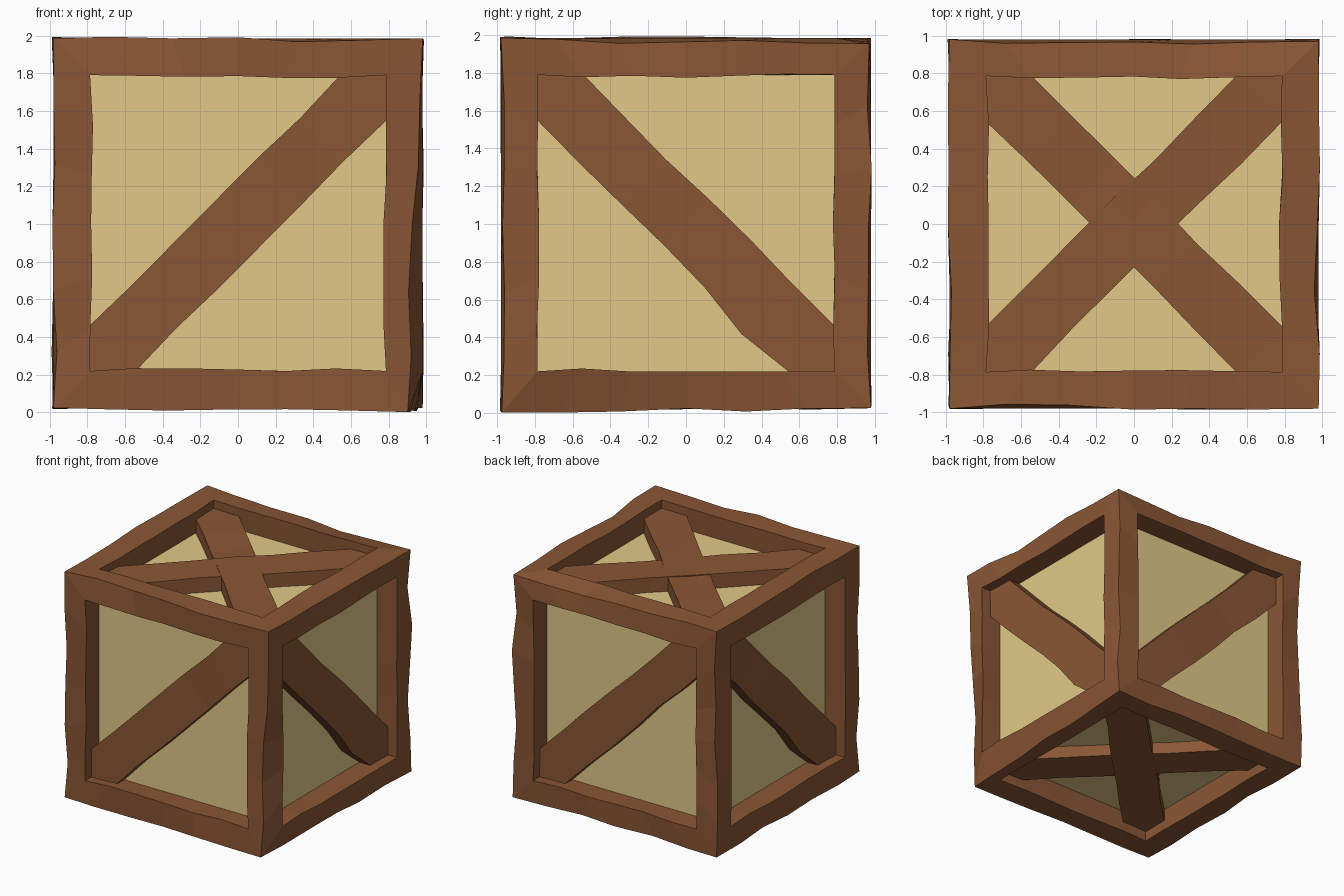
import bpy, bmesh, math, random
from mathutils import Vector, Matrix

if "Cube" in bpy.data.objects:
    bpy.data.objects.remove(bpy.data.objects["Cube"])

random.seed(7)
OUT, INN, BRACE, CZ = 0.98, 0.785, 0.893, 1.005   # outer, opening, brace face, centre height
HALF = 0.243                                       # brace half width measured along the opening edge


def material(name, col):
    m = bpy.data.materials.new(name)
    m.diffuse_color = (*col, 1)
    m.use_nodes = True
    m.node_tree.nodes["Principled BSDF"].inputs["Base Color"].default_value = m.diffuse_color
    return m


wood = material("brown wood", (0.256, 0.095, 0.036))
straw = material("pale panel", (0.76, 0.583, 0.245))


def finish(bm, name, mat):
    bmesh.ops.remove_doubles(bm, verts=bm.verts, dist=0.0005)
    bmesh.ops.recalc_face_normals(bm, faces=bm.faces)
    me = bpy.data.meshes.new(name)
    bm.to_mesh(me)
    bm.free()
    me.materials.append(mat)
    ob = bpy.data.objects.new(name, me)
    bpy.context.collection.objects.link(ob)
    return ob


# Timber frame: twelve mitred beams with hand-hewn edges, welded into one shell
KNOCKED = {(1, -1, -1): (0.9, -0.975, -1.003), (1, 1, 1): (0.98, 0.97, 0.95)}
STEPS = [0, 0.15, 0.32, 0.5, 0.66, 0.83, 1]


def outer_corner(signs):
    return Vector(KNOCKED.get(signs, [s * OUT for s in signs]))


def beam(bm, axis, sa, sb):
    a, b = (axis + 1) % 3, (axis + 2) % 3
    rails = []
    for ra, rb in ((OUT, OUT), (OUT, INN), (INN, INN), (INN, OUT)):
        ends = []
        for s in (-1, 1):
            p = Vector((0, 0, 0))
            p[axis], p[a], p[b] = s * INN, sa * ra, sb * rb
            if ra == rb == OUT:
                signs = [0, 0, 0]
                signs[axis], signs[a], signs[b] = s, sa, sb
                p = outer_corner(tuple(signs))
            ends.append(p)
        rail = []
        for t in STEPS:
            p = ends[0].lerp(ends[1], t)
            if 0 < t < 1:
                if ra == rb == OUT:
                    p[a] -= sa * random.uniform(-0.01, 0.024)
                    p[b] -= sb * random.uniform(-0.01, 0.024)
                elif ra != rb:
                    k, s = (a, sa) if ra == INN else (b, sb)
                    p[k] += s * random.uniform(-0.016, 0.004)
            rail.append(bm.verts.new(p + Vector((0, 0, CZ))))
        rails.append(rail)
    for i in range(4):
        r, q = rails[i], rails[(i + 1) % 4]
        for j in range(len(STEPS) - 1):
            bm.faces.new((r[j], r[j + 1], q[j + 1], q[j]))


bm = bmesh.new()
for axis in range(3):
    for sa in (-1, 1):
        for sb in (-1, 1):
            beam(bm, axis, sa, sb)
finish(bm, "timber_frame", wood)

# Inner box whose faces are the recessed panels
bm = bmesh.new()
bmesh.ops.create_cube(bm, size=2 * INN + 0.002,
                      matrix=Matrix.Translation((0, 0, CZ)))
finish(bm, "panel_box", straw)


# Diagonal brace: plank in the local xy plane with ends trimmed to the opening corners
def brace(name, turn, flip=1, height=BRACE, bulge=0):
    bm = bmesh.new()
    n = 6
    rows = []
    for i in range(n + 1):
        t = -1 + 2 * i / n
        mid = 0 < i < n
        c = t * (INN - HALF / 2)
        row = []
        for side in (-1, 1):
            w = HALF / 2 + (random.uniform(-0.008, 0.006) if mid else 0)
            if i == n - 1 and side == -1:
                w += bulge
            x, y = c + side * w, c - side * w
            z = height + (random.uniform(-0.006, 0.006) if mid else 0)
            row.append((bm.verts.new((x, flip * y, z)),
                        bm.verts.new((x, flip * y, INN))))
        rows.append(row)
    for p, q in zip(rows, rows[1:]):
        bm.faces.new((p[0][0], q[0][0], q[1][0], p[1][0]))       # top
        for s in (0, 1):
            bm.faces.new((p[s][0], q[s][0], q[s][1], p[s][1]))   # long sides
    for row, s in ((rows[0], -1), (rows[-1], 1)):                # pointed ends
        tip = [bm.verts.new((s * INN, flip * s * INN, z)) for z in (height, INN)]
        bm.faces.new((row[0][0], row[1][0], tip[0]))
        for e in row:
            bm.faces.new((e[0], e[1], tip[1], tip[0]))
    bm.transform(Matrix.Translation((0, 0, CZ)) @ turn)
    return finish(bm, name, wood)


# One brace on each upright side: front and back rise to the right, ends fall to the right
upright = Matrix.Rotation(math.radians(90), 4, 'X')
for name, angle, flip, bulge in (("front", 0, 1, 0), ("right", 90, -1, 0.025),
                                 ("back", 180, 1, 0), ("left", 270, -1, 0.025)):
    brace(name + "_brace", Matrix.Rotation(math.radians(angle), 4, 'Z') @ upright,
          flip, BRACE, bulge)

# Crossed braces on the top and bottom
for name, angle, height in (("top", 0, 0.91), ("bottom", 180, BRACE)):
    turn = Matrix.Rotation(math.radians(angle), 4, 'X')
    brace(name + "_brace_a", turn, 1, height)
    brace(name + "_brace_b", turn, -1, height - 0.002)
